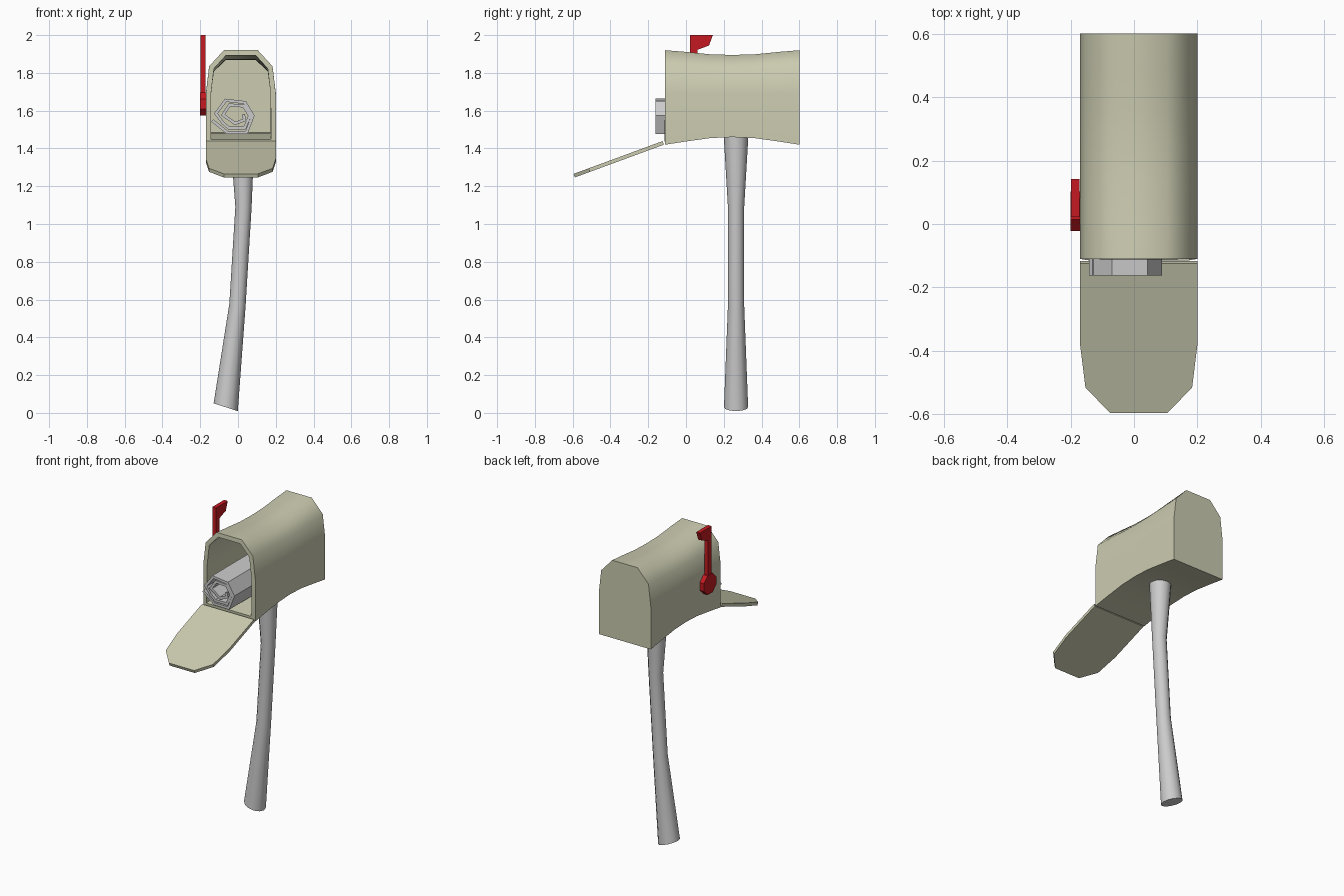
import bpy, bmesh
from math import radians, sin, cos, pi, hypot
from mathutils import Vector

if "Cube" in bpy.data.objects:
    bpy.data.objects.remove(bpy.data.objects["Cube"])


def material(name, rgb):
    m = bpy.data.materials.new(name)
    m.diffuse_color = (*rgb, 1)
    m.use_nodes = True
    m.node_tree.nodes["Principled BSDF"].inputs["Base Color"].default_value = m.diffuse_color
    return m


BEIGE = material("beige_paint", (0.60, 0.60, 0.44))
RED = material("red_paint", (0.55, 0.01, 0.015))


def finish(bm, name, mat=None, smooth=None, thickness=0, offset=-1):
    bmesh.ops.recalc_face_normals(bm, faces=bm.faces)
    me = bpy.data.meshes.new(name)
    bm.to_mesh(me)
    bm.free()
    ob = bpy.data.objects.new(name, me)
    bpy.context.collection.objects.link(ob)
    if mat:
        me.materials.append(mat)
    bpy.ops.object.select_all(action='DESELECT')
    ob.select_set(True)
    bpy.context.view_layer.objects.active = ob
    if thickness:
        sol = ob.modifiers.new("thickness", 'SOLIDIFY')
        sol.thickness, sol.offset, sol.use_even_offset = thickness, offset, True
        bpy.ops.object.modifier_apply(modifier=sol.name)
    if smooth:
        bpy.ops.object.shade_smooth_by_angle(angle=radians(smooth))
    return ob


def loft(rings, caps, closed=True):
    """Skin between rings of points; caps lists the ring indices to fill."""
    bm = bmesh.new()
    vs = [[bm.verts.new(p) for p in r] for r in rings]
    n = len(vs[0])
    for a, b in zip(vs, vs[1:]):
        for i in range(n if closed else n - 1):
            j = (i + 1) % n
            bm.faces.new((a[i], a[j], b[j], b[i]))
    for c in caps:
        bm.faces.new(vs[c])
    return bm


# Arched outline shared by box and door: half width, height
half = [(0.185, 0), (0.185, 0.27), (0.168, 0.415), (0.09, 0.5)]
CX = 0.015
arch = [(CX + x, h) for x, h in half] + [(CX - x, h) for x, h in reversed(half)]

# Box: arch swept along y with a pinched waist, open at the front
stations = [(-0.11, 1.42, 0.5), (0.0, 1.437, 0.474), (0.13, 1.455, 0.443),
            (0.245, 1.46, 0.435), (0.36, 1.455, 0.443), (0.49, 1.437, 0.474), (0.6, 1.42, 0.5)]
box = loft([[(x, y, z + h * height / 0.5) for x, h in arch] for y, z, height in stations], [-1])
finish(box, "mailbox_body", BEIGE, 60, 0.027)

# Door: same arch, hinged open and drooping
tilt = radians(20.2)
d, n = Vector((0, -cos(tilt), -sin(tilt))), Vector((0, -sin(tilt), cos(tilt)))
hinge = Vector((0, -0.117, 1.42))
door = [[Vector((x, 0, 0)) + hinge + d * h * 1.005 + n * t for x, h in arch] for t in (0, 0.02)]
finish(loft(door, [0, -1]), "mailbox_door", BEIGE)

# Post: bent and waisted, each ring tilted to follow the lean
post = [(-0.065, 0.03, 0.064, 0.32), (-0.003, 0.57, 0.043, 0.15), (0.029, 1.09, 0.043, 0.04),
        (0.022, 1.48, 0.066, -0.02)]
rings = [[(x + r * cos(a), 0.265 + r * sin(a), z - r * cos(a) * t)
          for a in (2 * pi * i / 12 for i in range(12))] for x, z, r, t in post]
finish(loft(rings, [0, -1]), "post", None, 50)

# Signal flag: octagonal pivot plus arm with a pennant
def plate(name, outline, x0, x1):
    finish(loft([[(x, y, z) for y, z in outline] for x in (x0, x1)], [0, -1]), name, RED)


plate("flag_pivot", [(0.04 + 0.067 * cos(pi * (i + 0.5) / 4), 1.635 + 0.067 * sin(pi * (i + 0.5) / 4))
                     for i in range(8)], -0.20, -0.168)
plate("flag_arm", [(0.022, 1.64), (0.06, 1.64), (0.06, 1.922), (0.122, 1.945), (0.142, 2.0), (0.022, 2.0)],
      -0.198, -0.172)

# Rolled newspaper: faceted spiral sheet lying inside the box
spiral = [(-0.136, 1.548), (-0.057, 1.485), (0.045, 1.484), (0.079, 1.573), (0.037, 1.643),
          (-0.065, 1.655), (-0.117, 1.585), (-0.08, 1.535), (-0.048, 1.508), (0.035, 1.508),
          (0.062, 1.573), (0.03, 1.625), (-0.045, 1.63), (-0.08, 1.578), (-0.015, 1.532),
          (0.035, 1.552), (0.028, 1.58)]
paper = loft([[(x, y, z) for x, z in spiral] for y in (-0.162, 0.42)], [], closed=False)
finish(paper, "rolled_newspaper", None, None, 0.016, 0)
